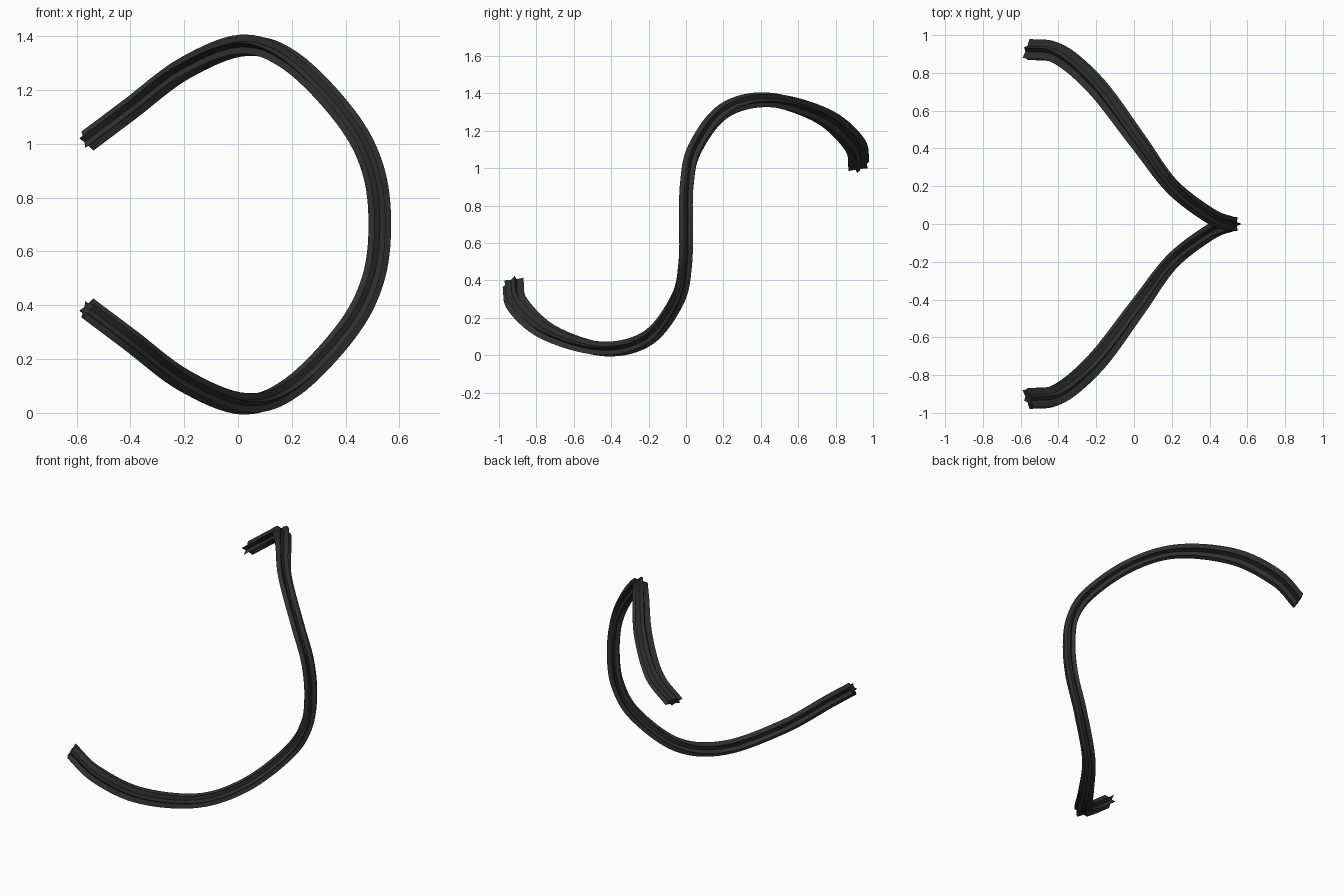
import bpy, bmesh, math
from mathutils import Vector, Matrix

if "Cube" in bpy.data.objects:
    bpy.data.objects.remove(bpy.data.objects["Cube"])

# Centre line: upper half from the middle outwards, lower half by a half turn about x
half = [Vector(p) for p in [
    (.527, 0, .70), (.50, .004, .91), (.40, .045, 1.10), (.20, .20, 1.305),
    (.02, .44, 1.366), (-.20, .73, 1.28), (-.40, .90, 1.13), (-.56, .925, 1.01)]]


def turn(p):
    return Vector((p.x, -p.y, 1.4 - p.z))


def spline(pts, i, t):
    """Smooth curve through the points."""
    b, c = pts[i], pts[i + 1]
    a = pts[i - 1] if i else turn(pts[1])
    d = pts[i + 2] if i + 2 < len(pts) else c * 2 - b
    return 0.5 * (2 * b + (c - a) * t + (2 * a - 5 * b + 4 * c - d) * t * t
                  + (3 * b - a - 3 * c + d) * t ** 3)


STEPS = 8
path = [spline(half, i, k / STEPS) for i in range(len(half) - 1) for k in range(STEPS)]
path.append(half[-1])

# Six-pointed star section
POINTS, R, INNER = 6, .042, .5
star = [(r * math.cos(a), r * math.sin(a)) for j in range(POINTS * 2)
        for a, r in [(math.pi * j / POINTS, R if j % 2 == 0 else R * INNER)]]


def smoothstep(a, b, x):
    x = min(max((x - a) / (b - a), 0), 1)
    return x * x * (3 - 2 * x)


# Sweep with an untwisted frame; the section widens sideways towards the ends
rings = []
u, prev = Vector((1, 0, 0)), Vector((0, 0, 1))
for i, p in enumerate(path):
    if i == 0:
        t = prev.copy()
    else:
        t = (path[min(i + 1, len(path) - 1)] - path[i - 1]).normalized()
    u = prev.rotation_difference(t) @ u
    u = (u - t * u.dot(t)).normalized()
    v = t.cross(u)
    side = Vector((0, 1, 0))
    side = (side - t * side.y).normalized()
    grow = .82 * smoothstep(.4, .95, i / (len(path) - 1))
    ring = []
    for a, b in star:
        o = u * a + v * b
        ring.append(p + o + side * (o.dot(side) * grow))
    rings.append(ring)
    prev = t

# Lower half: same rings, turned; star order reversed to keep it aligned
lower = [[turn(r[-j % len(star)]) for j in range(len(star))] for r in rings[:0:-1]]
rings = lower + rings

bm = bmesh.new()
vr = [[bm.verts.new(c) for c in r] for r in rings]
n = len(star)
for r0, r1 in zip(vr, vr[1:]):
    for j in range(n):
        bm.faces.new((r0[j], r0[(j + 1) % n], r1[(j + 1) % n], r1[j]))
bm.faces.new(vr[0][::-1])
bm.faces.new(vr[-1])
bmesh.ops.recalc_face_normals(bm, faces=bm.faces)
mesh = bpy.data.meshes.new("star_section_wire")
bm.to_mesh(mesh)
bm.free()
wire = bpy.data.objects.new("star_section_wire", mesh)
bpy.context.collection.objects.link(wire)

# Dark finish
mat = bpy.data.materials.new("dark_grey")
mat.diffuse_color = (.03, .03, .03, 1)
mat.use_nodes = True
mat.node_tree.nodes["Principled BSDF"].inputs["Base Color"].default_value = mat.diffuse_color
mesh.materials.append(mat)

bpy.context.view_layer.objects.active = wire
wire.select_set(True)
bpy.ops.object.shade_smooth_by_angle(angle=math.radians(30))
